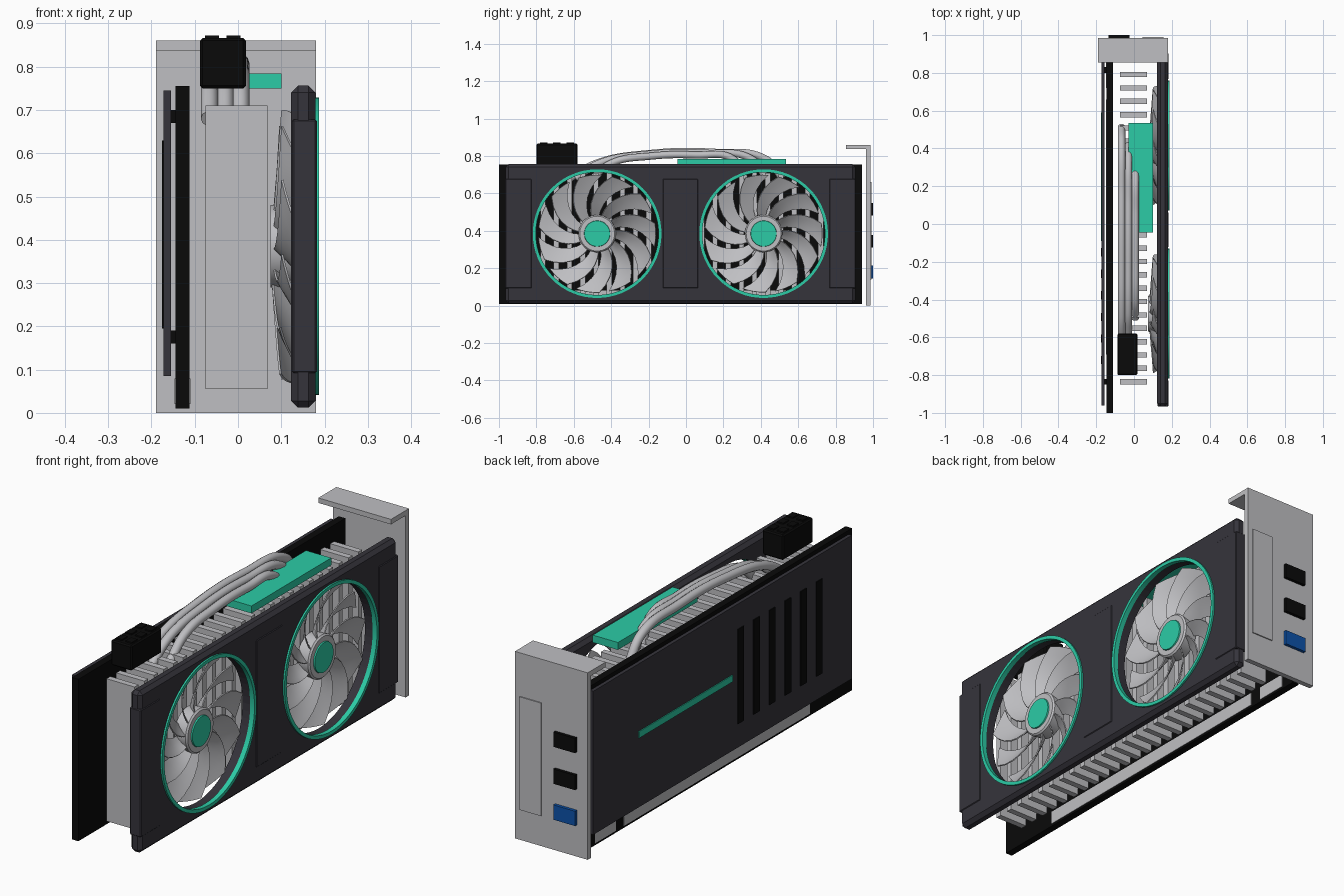
import bpy, bmesh, math
from mathutils import Matrix, Vector

cube = bpy.data.objects.get("Cube")
if cube:
    bpy.data.objects.remove(cube, do_unlink=True)


def material(name, rgb):
    m = bpy.data.materials.new(name)
    m.use_nodes = True
    m.diffuse_color = (*rgb, 1)
    m.node_tree.nodes["Principled BSDF"].inputs["Base Color"].default_value = (*rgb, 1)
    return m


METAL = material("light_metal", (0.52, 0.52, 0.54))
DARK = material("charcoal", (0.036, 0.034, 0.044))
BLACK = material("black", (0.003, 0.003, 0.003))
TEAL = material("teal", (0.025, 0.6, 0.38))
BLUE = material("blue", (0.004, 0.085, 0.4))


def finish(name, bm, mat, smooth=False):
    bmesh.ops.recalc_face_normals(bm, faces=bm.faces)
    mesh = bpy.data.meshes.new(name)
    bm.to_mesh(mesh)
    bm.free()
    mesh.materials.append(mat)
    ob = bpy.data.objects.new(name, mesh)
    bpy.context.collection.objects.link(ob)
    if smooth:
        bpy.ops.object.select_all(action="DESELECT")
        ob.select_set(True)
        bpy.context.view_layer.objects.active = ob
        bpy.ops.object.shade_smooth_by_angle(angle=math.radians(40))
    return ob


def box(name, xs, ys, zs, mat, bevel=0):
    bm = bmesh.new()
    bmesh.ops.create_cube(bm, size=1)
    for v in bm.verts:
        v.co = [r[0] + (c + 0.5) * (r[1] - r[0]) for c, r in zip(v.co, (xs, ys, zs))]
    if bevel:
        bmesh.ops.bevel(bm, geom=bm.edges[:], offset=bevel, segments=1, affect="EDGES")
    return finish(name, bm, mat)


def lathe(name, profile, y, z, mat, closed=False):
    """Spin (x, radius) points around an axis parallel to x."""
    bm = bmesh.new()
    vs = [bm.verts.new((x, y, z + r)) for x, r in profile]
    pairs = list(zip(vs, vs[1:])) + ([(vs[-1], vs[0])] if closed else [])
    edges = [bm.edges.new(p) for p in pairs]
    bmesh.ops.spin(bm, geom=vs + edges, cent=(0, y, z), axis=(1, 0, 0),
                   angle=math.tau, steps=64, use_merge=True)
    bmesh.ops.remove_doubles(bm, verts=bm.verts, dist=1e-5)
    return finish(name, bm, mat, True)


def pipe(name, points, radius):
    curve = bpy.data.curves.new(name, "CURVE")
    curve.dimensions = "3D"
    curve.bevel_depth = radius
    curve.bevel_resolution = 3
    curve.use_fill_caps = True
    s = curve.splines.new("BEZIER")
    s.bezier_points.add(len(points) - 1)
    for p, co in zip(s.bezier_points, points):
        p.co = co
        p.handle_left_type = p.handle_right_type = "AUTO"
    curve.materials.append(METAL)
    ob = bpy.data.objects.new(name, curve)
    bpy.context.collection.objects.link(ob)


# Circuit board, edge connector and backplate
box("circuit_board", (-0.145, -0.112), (-1, 0.94), (0.01, 0.755), BLACK)
for i, ys in enumerate([(-0.69, 0.66), (0.72, 0.87)]):
    box(f"edge_connector_{i}", (-0.147, -0.11), ys, (0.02, 0.08), METAL)
box("backplate", (-0.172, -0.155), (-0.96, 0.92), (0.085, 0.745), DARK)
for i in range(4):
    y, z = (-0.85, 0.8)[i % 2], (0.16, 0.67)[i // 2]
    box(f"backplate_spacer_{i}", (-0.156, -0.144), (y, y + 0.03), (z, z + 0.03), BLACK)
for i in range(6):
    y = -0.72 + i * 0.114
    box(f"backplate_slot_{i}", (-0.176, -0.17), (y - 0.022, y + 0.022), (0.195, 0.63), BLACK)
box("backplate_stripe", (-0.176, -0.17), (-0.09, 0.59), (0.405, 0.435), TEAL)

# Heatsink fins
for i in range(24):
    y = -0.835 + i * 0.0707
    box(f"heatsink_fin_{i}", (-0.075, 0.068), (y - 0.014, y + 0.014), (0.055, 0.71), METAL)

# Arched heat pipes
for i, (x, y0, y1, top) in enumerate([(-0.066, -0.62, 0.515, 0.82),
                                      (-0.03, -0.59, 0.43, 0.815),
                                      (0.006, -0.5, 0.315, 0.805)]):
    span = y1 - y0
    pipe(f"heat_pipe_{i}", [(x, y0, 0.68), (x, y0 + span * 0.12, 0.76),
                            (x, y0 + span * 0.38, top - 0.006),
                            (x, y0 + span * 0.68, top),
                            (x, y1 - span * 0.08, 0.785), (x, y1, 0.68)], 0.02)

# Power socket with pin caps
box("power_socket", (-0.088, 0.018), (-0.8, -0.58), (0.75, 0.866), BLACK, 0.006)
for i in range(6):
    x, y = (-0.06, -0.01)[i % 2], -0.76 + (i // 2) * 0.07
    box(f"power_pin_{i}", (x - 0.016, x + 0.016), (y - 0.02, y + 0.02), (0.86, 0.872), BLACK)

# Light bar on top
box("top_light_bar", (-0.028, 0.1), (-0.045, 0.535), (0.75, 0.784), TEAL)

# Fan shroud with two round openings
FANS, FAN_Z = (-0.475, 0.415), 0.385
shroud = box("fan_shroud", (0.123, 0.179), (-0.965, 0.905), (0.012, 0.756), DARK, 0.016)
cutters = [lathe("cutter", [(0.05, 0), (0.05, 0.332), (0.25, 0.332), (0.25, 0)], y, FAN_Z, DARK)
           for y in FANS]
for c in cutters:
    c.hide_render = True
    mod = shroud.modifiers.new("opening", "BOOLEAN")
    mod.operation, mod.solver, mod.object = "DIFFERENCE", "EXACT", c
bpy.context.view_layer.update()
cut = bpy.data.meshes.new_from_object(
    shroud.evaluated_get(bpy.context.evaluated_depsgraph_get()))
shroud.modifiers.clear()
shroud.data = cut
for p in cut.polygons:
    p.use_smooth = False
for c in cutters:
    bpy.data.objects.remove(c, do_unlink=True)

# Shroud trim panels
for name, x0, ys in [("front", 0.125, (-0.967, -0.825)), ("middle", 0.17, (-0.125, 0.065)),
                     ("rear", 0.125, (0.765, 0.907))]:
    box(f"shroud_panel_{name}", (x0, 0.182), ys, (0.092, 0.678), DARK, 0.004)


def fan_blades(name, y, z, count=11):
    bm = bmesh.new()
    rows, cols = 7, 5
    for b in range(count):
        grid = []
        for i in range(rows):
            t = i / (rows - 1)
            r = 0.09 + t * 0.225
            row = []
            for j in range(cols):
                u = j / (cols - 1) - 0.5
                width = math.radians(25 - 2 * t)
                a = math.tau * b / count - math.radians(34) * t ** 1.3 + u * width
                depth = 0.05 - 0.012 * t
                x = 0.107 + u * depth + 0.012 * t - 0.012 * (0.25 - u * u)
                row.append(bm.verts.new((x, y + r * math.cos(a), z + r * math.sin(a))))
            grid.append(row)
        for i in range(rows - 1):
            for j in range(cols - 1):
                bm.faces.new((grid[i][j], grid[i + 1][j], grid[i + 1][j + 1], grid[i][j + 1]))
    bmesh.ops.recalc_face_normals(bm, faces=bm.faces)
    bmesh.ops.solidify(bm, geom=bm.faces[:], thickness=0.005)
    finish(name, bm, METAL, True)


# Fans: glowing rim, blades, hub and cap
for side, y in zip(("front", "rear"), FANS):
    lathe(f"{side}_fan_rim", [(0.165, 0.328), (0.187, 0.328), (0.187, 0.344), (0.165, 0.344)],
          y, FAN_Z, TEAL, True)
    fan_blades(f"{side}_fan_blades", y, FAN_Z)
    lathe(f"{side}_fan_hub", [(0.075, 0), (0.075, 0.095), (0.135, 0.1), (0.142, 0.093), (0.142, 0)],
          y, FAN_Z, METAL)
    lathe(f"{side}_fan_cap", [(0.14, 0), (0.14, 0.07), (0.148, 0.068), (0.148, 0)],
          y, FAN_Z, TEAL)

# Mounting bracket with folded lip, vent plate and ports
box("bracket_plate", (-0.19, 0.18), (0.962, 0.986), (0, 0.86), METAL)
box("bracket_lip", (-0.19, 0.18), (0.855, 0.986), (0.837, 0.86), METAL)
box("bracket_vent_plate", (0.045, 0.155), (0.98, 0.991), (0.14, 0.66), METAL)
for name, z, mat in [("upper", 0.515, BLACK), ("middle", 0.345, BLACK), ("lower", 0.18, BLUE)]:
    box(f"{name}_port", (-0.135, -0.025), (0.975, 1.0), (z - 0.034, z + 0.034), mat)
